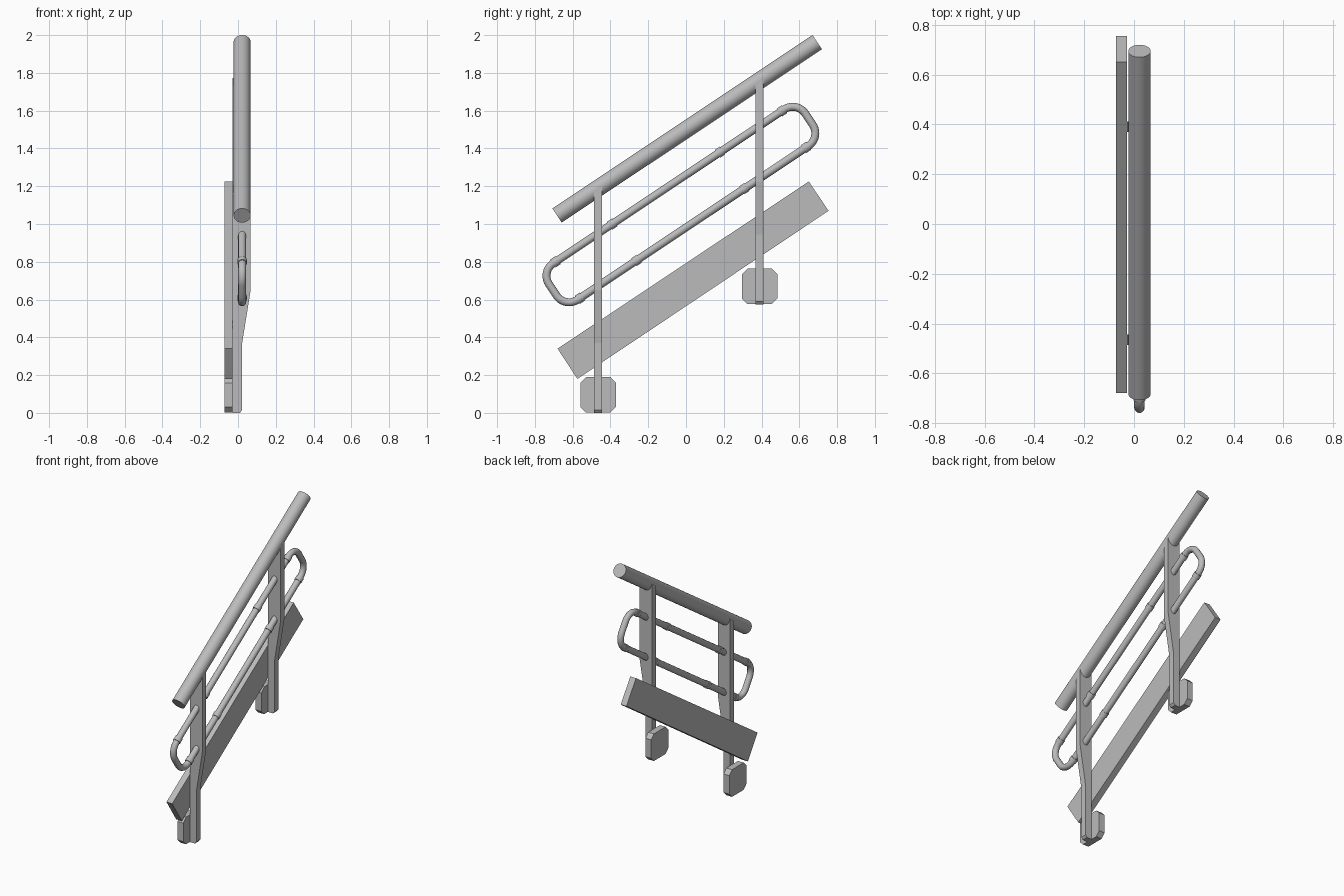
import bpy, bmesh, math
from mathutils import Vector, Matrix

if "Cube" in bpy.data.objects:
    bpy.data.objects.remove(bpy.data.objects["Cube"])

SLOPE = math.atan2(0.918, 1.378)
U = Vector((0, math.cos(SLOPE), math.sin(SLOPE)))    # along the stair
V = Vector((0, -math.sin(SLOPE), math.cos(SLOPE)))   # square to the stair
TUBE_X = 0.022

steel = bpy.data.materials.new("grey_steel")
steel.diffuse_color = (0.5, 0.5, 0.5, 1)
steel.use_nodes = True
steel.node_tree.nodes["Principled BSDF"].inputs["Base Color"].default_value = steel.diffuse_color


def finish(obj, smooth=False):
    obj.data.materials.clear()
    obj.data.materials.append(steel)
    if smooth:
        bpy.ops.object.select_all(action='DESELECT')
        obj.select_set(True)
        bpy.context.view_layer.objects.active = obj
        bpy.ops.object.shade_smooth_by_angle(angle=math.radians(35))
    return obj


def prism(name, profile, depth):
    """Extrude a closed outline of 3D points along a depth vector."""
    bm = bmesh.new()
    face = bm.faces.new([bm.verts.new(p) for p in profile])
    ext = bmesh.ops.extrude_face_region(bm, geom=[face])
    verts = [g for g in ext["geom"] if isinstance(g, bmesh.types.BMVert)]
    bmesh.ops.translate(bm, verts=verts, vec=depth)
    bmesh.ops.recalc_face_normals(bm, faces=bm.faces)
    mesh = bpy.data.meshes.new(name)
    bm.to_mesh(mesh)
    bm.free()
    obj = bpy.data.objects.new(name, mesh)
    bpy.context.collection.objects.link(obj)
    return finish(obj)


def rod(name, a, b, radius, sides=32):
    a, b = Vector(a), Vector(b)
    bpy.ops.mesh.primitive_cylinder_add(vertices=sides, radius=radius, depth=(b - a).length)
    obj = bpy.context.object
    obj.name = name
    rot = (b - a).to_track_quat('Z', 'Y').to_matrix().to_4x4()
    obj.data.transform(Matrix.Translation((a + b) / 2) @ rot)
    return finish(obj, True)


# Handrail
rod("handrail", (TUBE_X, -0.683, 1.045), (TUBE_X, 0.695, 1.963), 0.045, 48)

# Sloping toe board
prism("toe_board", [(-0.072, -0.68, 0.34), (-0.072, -0.575, 0.18),
                    (-0.072, 0.755, 1.07), (-0.072, 0.65, 1.225)], (0.044, 0, 0))

# Tapered posts with chamfered mounting plates
for label, y, z in (("front", -0.465, 0.0), ("back", 0.39, 0.575)):
    top = 1.045 + (y + 0.683) * math.tan(SLOPE)
    w = 0.021
    outline = [(-0.028, z), (0.010, z), (0.022, z + 0.015), (0.022, z + 0.37),
               (0.067, z + 0.65), (0.067, top), (-0.028, top)]
    post = prism(label + "_post", [(px, y - w, pz) for px, pz in outline], (0, 2 * w, 0))
    for v in post.data.vertices:          # top follows the handrail slope
        if v.co.z > top - 0.001:
            v.co.z += (v.co.y - y) * math.tan(SLOPE)
    h, c, zc = 0.094, 0.03, z + 0.095
    corners = [(-h, -h + c), (-h + c, -h), (h - c, -h), (h, -h + c),
               (h, h - c), (h - c, h), (-h + c, h), (-h, h - c)]
    prism(label + "_mounting_plate",
          [(-0.072, y + a, zc + b) for a, b in corners], (0.044, 0, 0))

# Closed mid rail loop with rounded corners
centre = Vector((TUBE_X, -0.027, 1.103))
half_u, half_v, r = 0.815, 0.116, 0.08
path = []
for i, (su, sv) in enumerate(((1, 1), (-1, 1), (-1, -1), (1, -1))):
    for k in range(11):
        t = math.radians(90 * i + 9 * k)
        path.append(centre + U * (su * (half_u - r) + r * math.cos(t))
                    + V * (sv * (half_v - r) + r * math.sin(t)))
curve = bpy.data.curves.new("mid_rail_loop", 'CURVE')
curve.dimensions = '3D'
curve.bevel_depth = 0.021
curve.bevel_resolution = 4
spline = curve.splines.new('POLY')
spline.points.add(len(path) - 1)
for pt, co in zip(spline.points, path):
    pt.co = (*co, 1)
spline.use_cyclic_u = True
loop = bpy.data.objects.new("mid_rail_loop", curve)
bpy.context.collection.objects.link(loop)
bpy.ops.object.select_all(action='DESELECT')
loop.select_set(True)
bpy.context.view_layer.objects.active = loop
bpy.ops.object.convert(target='MESH')
finish(bpy.context.object, True)

# Joint collars on the loop
for side, sv in (("upper", 1), ("lower", -1)):
    for n, u in enumerate((-0.72, -0.36, 0.327, 0.72)):
        p = centre + V * (sv * half_v) + U * u
        rod(f"{side}_collar_{n + 1}", p - U * 0.016, p + U * 0.016, 0.025, 20)
